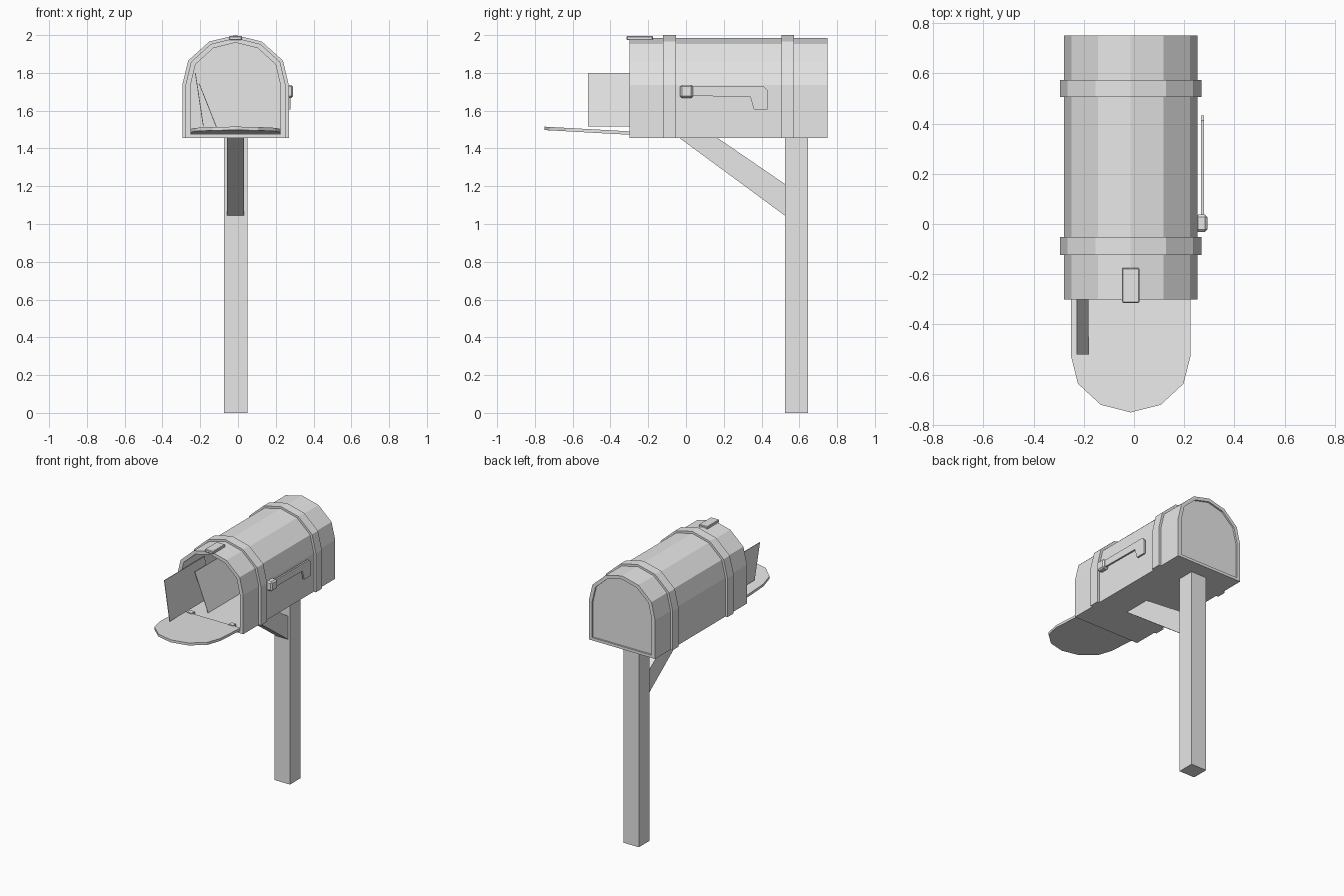
import bpy
import bmesh
from mathutils import Vector

if "Cube" in bpy.data.objects:
    bpy.data.objects.remove(bpy.data.objects["Cube"])

CX = -0.013      # centre line of the box and post
BASE = 1.455     # underside of the box
SHOULDER = 1.735 # where the straight sides meet the arch

grey = bpy.data.materials.new("light_grey")
grey.use_nodes = True
grey.diffuse_color = (0.8, 0.8, 0.8, 1)
grey.node_tree.nodes["Principled BSDF"].inputs["Base Color"].default_value = (0.8, 0.8, 0.8, 1)


def finish(name, bm):
    bmesh.ops.recalc_face_normals(bm, faces=bm.faces)
    mesh = bpy.data.meshes.new(name)
    bm.to_mesh(mesh)
    bm.free()
    mesh.materials.append(grey)
    obj = bpy.data.objects.new(name, mesh)
    bpy.context.collection.objects.link(obj)
    return obj


def place(axis, a, b, t):
    """Put a 2D profile point at depth t along the given axis."""
    return Vector({"x": (t, a, b), "y": (a, t, b), "z": (a, b, t)}[axis])


def prism(name, axis, profile, start, end):
    bm = bmesh.new()
    face = bm.faces.new([bm.verts.new(place(axis, a, b, start)) for a, b in profile])
    extruded = bmesh.ops.extrude_face_region(bm, geom=[face], use_keep_orig=True)
    verts = [v for v in extruded["geom"] if isinstance(v, bmesh.types.BMVert)]
    bmesh.ops.translate(bm, verts=verts, vec=place(axis, 0, 0, end - start))
    return finish(name, bm)


def box(name, x0, x1, y0, y1, z0, z1):
    return prism(name, "z", [(x0, y0), (x1, y0), (x1, y1), (x0, y1)], z0, z1)


def bevel(obj, width):
    mod = obj.modifiers.new("bevel", "BEVEL")
    mod.width = width
    mod.segments = 1


# Faceted arch: fractions of half width and of arch height
ARCH = [(1, 0), (0.89, 0.49), (0.495, 0.87), (0, 1)]


def arch(half, top, bottom):
    right = [(half * u, SHOULDER + (top - SHOULDER) * v) for u, v in ARCH]
    right.insert(0, (half, bottom))
    left = [(-x, z) for x, z in reversed(right[:-1])]
    return [(CX + x, z) for x, z in right + left]


def tube(name, outer, inner, y0, y1):
    bm = bmesh.new()
    rings = [[bm.verts.new((x, y, z)) for x, z in pts]
             for pts, y in ((outer, y0), (outer, y1), (inner, y1), (inner, y0))]
    n = len(outer)
    for k in range(4):
        r, s = rings[k], rings[(k + 1) % 4]
        for i in range(n):
            j = (i + 1) % n
            bm.faces.new((r[i], r[j], s[j], s[i]))
    return finish(name, bm)


# Hollow box with a recessed back panel
shell = arch(0.265, 1.985, BASE)
opening = arch(0.238, 1.96, 1.475)
tube("box_shell", shell, opening, -0.30, 0.75)
prism("back_panel", "y", opening, 0.725, 0.738)

# Straps over the box
strap = arch(0.282, 2.0, BASE) + arch(0.262, 1.982, BASE)[::-1]
prism("front_strap", "y", strap, -0.123, -0.052)
prism("rear_strap", "y", strap, 0.505, 0.573)

# Open door, rising slightly toward its tip
door_half = [(0.238, -0.29), (0.238, -0.525), (0.21, -0.636), (0.119, -0.72)]
outline = [(CX + x, y) for x, y in door_half] + [(CX, -0.75)]
outline += [(CX - x, y) for x, y in reversed(door_half)]
door = prism("door", "z", outline, 1.472, 1.49)
for v in door.data.vertices:
    v.co.z += 0.055 * (-0.29 - v.co.y)

# Door hinges and the latch on top
for side, label in ((1, "left"), (-1, "right")):
    x = CX + side * 0.165
    box(label + "_hinge", x - 0.018, x + 0.018, -0.30, -0.265, 1.474, 1.496)
latch = box("latch", -0.048, 0.021, -0.314, -0.175, 1.974, 1.995)
bevel(latch, 0.004)


# Letters leaning inside the box
def letter(name, low, high, y0, y1):
    t = 0.002
    prism(name, "y", [(low[0] - t, low[1]), (low[0] + t, low[1]),
                      (high[0] + t, high[1]), (high[0] - t, high[1])], y0, y1)


letter("outer_letter", (-0.183, 1.515), (-0.226, 1.80), -0.52, -0.06)
letter("inner_letter", (-0.10, 1.477), (-0.206, 1.745), -0.20, 0.26)

# Signal flag, lowered, on its pivot
pivot = box("flag_pivot", 0.245, 0.292, -0.032, 0.037, 1.667, 1.737)
bevel(pivot, 0.01)
flag = [(0.0, 1.727), (0.412, 1.727), (0.432, 1.708), (0.432, 1.605),
        (0.36, 1.605), (0.34, 1.674), (0.0, 1.678)]
prism("flag", "x", flag, 0.266, 0.278)

# Post and diagonal brace
box("post", CX - 0.062, CX + 0.062, 0.523, 0.645, 0, BASE)
brace = [(0.523, 1.045), (0.523, 1.212), (0.168, BASE), (-0.034, BASE)]
prism("brace", "x", brace, CX - 0.046, CX + 0.046)
